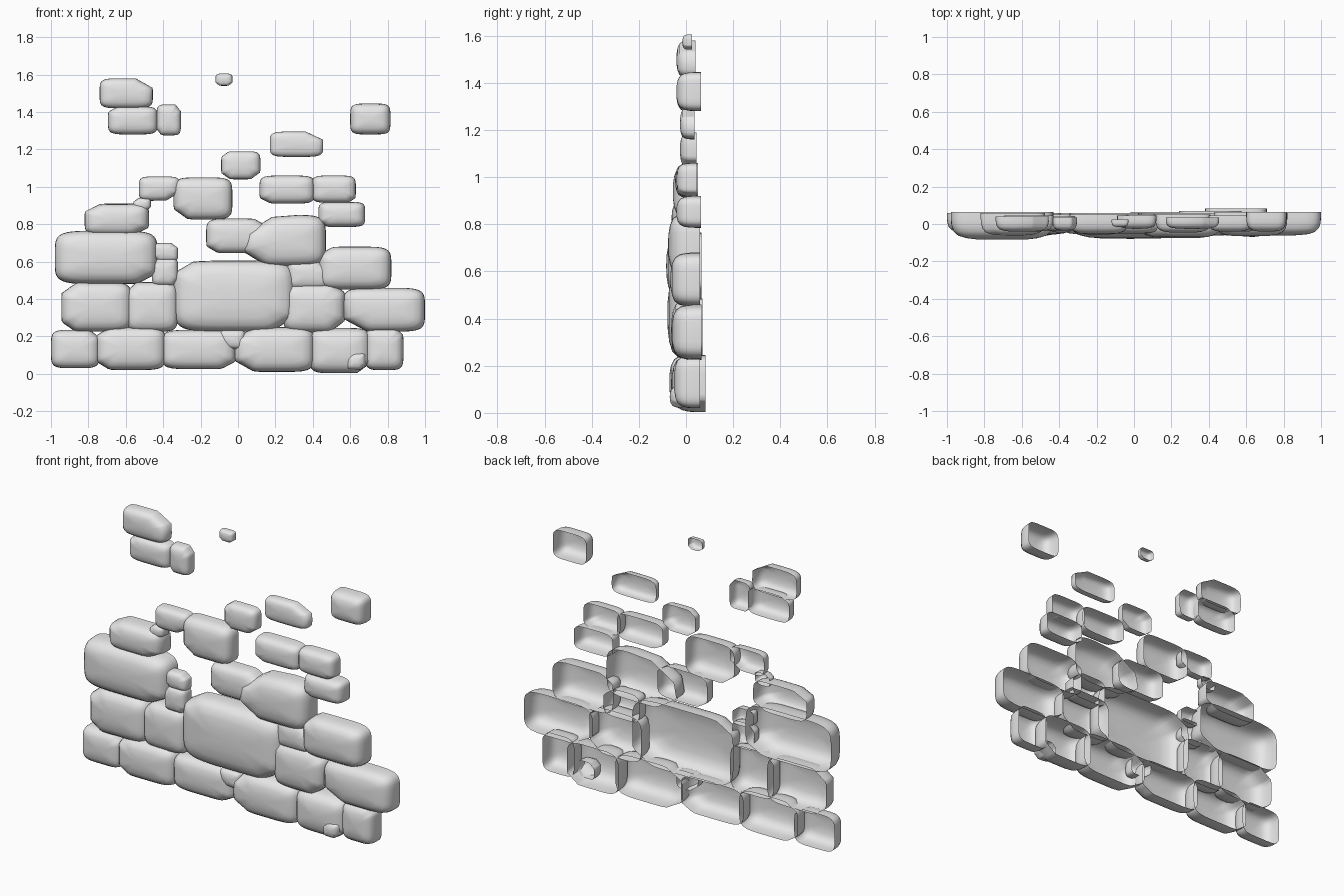
import bpy
import bmesh
from math import cos, sin, pi, copysign

cube = bpy.data.objects.get("Cube")
if cube:
    bpy.data.objects.remove(cube, do_unlink=True)

grey = bpy.data.materials.new("stone grey")
grey.use_nodes = True
grey.diffuse_color = (0.8, 0.8, 0.8, 1)
grey.node_tree.nodes["Principled BSDF"].inputs["Base Color"].default_value = (0.8, 0.8, 0.8, 1)

SEGMENTS = 40
# depth from the open back to the domed face, and outline scale there
DOME = [(0, 1), (0.25, 1), (0.48, 0.985), (0.7, 0.93), (0.86, 0.81), (0.95, 0.6), (1, 0.3)]


def outline(corners, power=5):
    """Squarish rounded outline in the unit square, with worn corners."""
    points = []
    for i in range(SEGMENTS):
        a = 2 * pi * (i + 0.5) / SEGMENTS
        u = copysign(abs(cos(a)) ** (2 / power), cos(a))
        w = copysign(abs(sin(a)) ** (2 / power), sin(a))
        for name, amount in corners.items():
            su = -1 if "l" in name else 1
            sw = 1 if "t" in name else -1
            extra = max(0, u * su + w * sw - 2 + amount) / 2
            u -= su * extra
            w -= sw * extra
        points.append((u, w))
    return points


def stone(name, left, right, bottom, top, front=-0.06, back=0.05, **corners):
    """Hollow-backed stone; corners tl, tr, bl, br give the wear at each corner."""
    cx, cz = (left + right) / 2, (bottom + top) / 2
    hx, hz = (right - left) / 2, (top - bottom) / 2
    short = min(hx, hz)
    shape = outline(corners)
    bm = bmesh.new()
    rings = []
    for depth, scale in DOME:
        sx = 1 - (1 - scale) * (1 + short / hx) / 2
        sz = 1 - (1 - scale) * (1 + short / hz) / 2
        y = back + (front - back) * depth
        rings.append([bm.verts.new((cx + u * hx * sx, y, cz + w * hz * sz)) for u, w in shape])
    for a, b in zip(rings, rings[1:]):
        for i in range(SEGMENTS):
            j = (i + 1) % SEGMENTS
            bm.faces.new((a[i], a[j], b[j], b[i]))
    # shallow crown closing the face
    crown = bm.verts.new((cx, front - 0.001, cz))
    last = rings[-1]
    for i in range(SEGMENTS):
        bm.faces.new((last[i], last[(i + 1) % SEGMENTS], crown))
    for face in bm.faces:
        face.smooth = True
    mesh = bpy.data.meshes.new(name)
    bm.to_mesh(mesh)
    bm.free()
    mesh.materials.append(grey)
    bpy.context.collection.objects.link(bpy.data.objects.new(name, mesh))


# Base course
stone("base_stone_right_end", -1, -0.74, 0.03, 0.235, -0.045, 0.06, tr=0.4)
stone("base_stone_right_wide", -0.76, -0.385, 0.02, 0.25, -0.065, 0.06, tl=0.4, bl=0.4)
stone("base_stone_right_inner", -0.41, -0.01, 0.025, 0.235, -0.055, 0.06, br=0.4)
stone("base_stone_left_inner", -0.02, 0.41, 0.01, 0.25, -0.07, 0.065, tl=0.5, bl=0.5)
stone("base_stone_left_wide", 0.38, 0.71, 0.003, 0.245, -0.06, 0.083, br=0.45)
stone("base_stone_left_end", 0.68, 0.885, 0.02, 0.245, -0.05, 0.06, tr=0.35)
stone("base_pebble_left", 0.58, 0.685, 0.02, 0.115, -0.068, 0.02, tl=0.6, br=0.6)
stone("base_pebble_middle", -0.1, 0.04, 0.13, 0.235, -0.05, 0.03, bl=0.8)

# Second course
stone("second_stone_right_end", -0.945, -0.565, 0.225, 0.49, -0.065, 0.06, tl=0.45, bl=0.4)
stone("second_stone_right_inner", -0.6, -0.32, 0.225, 0.49, -0.055, 0.05, tl=0.4)
stone("second_stone_large", -0.345, 0.305, 0.225, 0.605, -0.078, 0.06, tl=0.35, br=0.4)
stone("second_stone_left_inner", 0.24, 0.575, 0.22, 0.485, -0.062, 0.07, br=0.5, tr=0.4)
stone("second_stone_left_end", 0.56, 1, 0.225, 0.46, -0.06, 0.065, bl=0.6)

# Third course
stone("third_stone_right_end", -0.98, -0.43, 0.48, 0.765, -0.083, 0.065, br=0.4)
stone("third_pebble_lower", -0.46, -0.32, 0.47, 0.62, -0.045, 0.03, tl=0.5, br=0.45)
stone("third_pebble_upper", -0.455, -0.32, 0.6, 0.7, -0.035, 0.03, tr=0.55, bl=0.5)
stone("third_stone_wedge", 0.26, 0.49, 0.45, 0.61, -0.045, 0.06, tr=0.6)
stone("third_stone_left_end", 0.43, 0.82, 0.45, 0.68, -0.065, 0.06, tl=0.4)
stone("third_stone_pointed", 0.02, 0.47, 0.575, 0.85, -0.075, 0.06, tl=0.8, bl=0.6)
stone("third_stone_middle", -0.17, 0.15, 0.645, 0.83, -0.05, 0.05, tr=0.4, bl=0.4)

# Fourth course
stone("fourth_stone_right_end", -0.82, -0.475, 0.74, 0.91, -0.06, 0.06, tl=0.5, br=0.5)
stone("fourth_pebble", -0.56, -0.465, 0.87, 0.94, -0.03, 0.03, tl=0.6, br=0.6)
stone("fourth_stone_thin", -0.53, -0.31, 0.925, 1.055, -0.035, 0.04, br=0.7)
stone("fourth_stone_middle", -0.345, -0.03, 0.825, 1.05, -0.055, 0.05, bl=0.5)
stone("fourth_stone_left_lower", 0.43, 0.68, 0.785, 0.92, -0.04, 0.063, bl=0.4)
stone("fourth_stone_left_inner", 0.115, 0.41, 0.91, 1.06, -0.045, 0.05, bl=0.4)
stone("fourth_stone_left_end", 0.395, 0.63, 0.915, 1.06, -0.04, 0.045, br=0.35)

# Scattered upper stones
stone("upper_stone_middle", -0.09, 0.12, 1.04, 1.19, -0.025, 0.045, tl=0.4, bl=0.45, br=0.5)
stone("upper_stone_left_inner", 0.17, 0.455, 1.16, 1.295, -0.025, 0.035, tr=0.65)
stone("upper_stone_left_end", 0.6, 0.815, 1.28, 1.445, -0.04, 0.063)
stone("upper_stone_right_lower", -0.695, -0.43, 1.28, 1.43, -0.04, 0.045, tl=0.4)
stone("upper_stone_right_small", -0.435, -0.305, 1.275, 1.44, -0.035, 0.035, bl=0.4, tr=0.45)
stone("upper_stone_right_top", -0.74, -0.455, 1.42, 1.58, -0.04, 0.04, tr=0.65)
stone("upper_pebble", -0.12, -0.03, 1.54, 1.605, -0.015, 0.025, bl=0.5, br=0.5)
